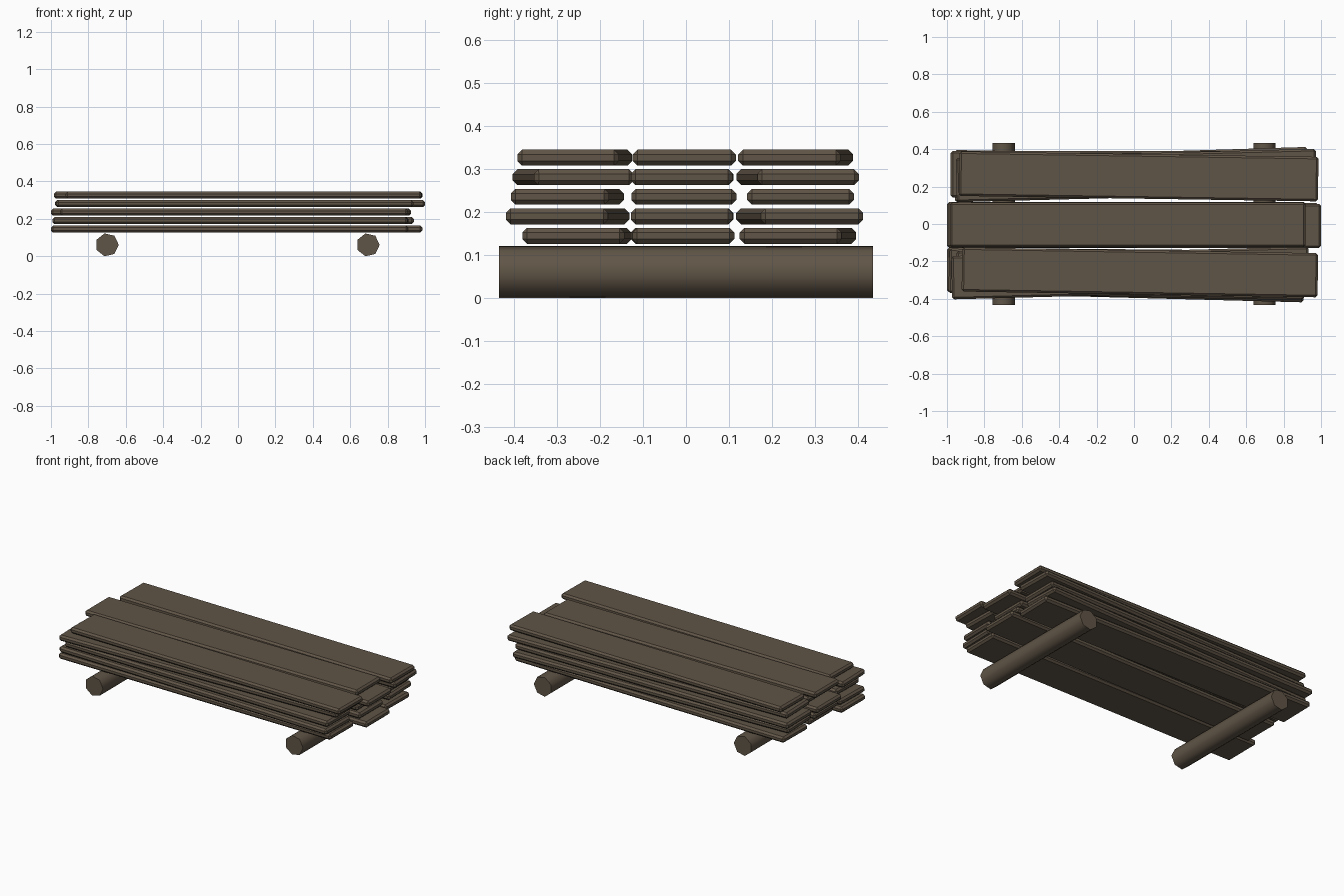
import bpy, bmesh, math
from mathutils import Matrix

if "Cube" in bpy.data.objects:
    bpy.data.objects.remove(bpy.data.objects["Cube"])

wood = bpy.data.materials.new("weathered_brown_wood")
wood.diffuse_color = (0.118, 0.091, 0.063, 1.0)
wood.use_nodes = True
wood.node_tree.nodes["Principled BSDF"].inputs["Base Color"].default_value = wood.diffuse_color


def finish(name, bm):
    mesh = bpy.data.meshes.new(name)
    bm.to_mesh(mesh)
    bm.free()
    mesh.materials.append(wood)
    obj = bpy.data.objects.new(name, mesh)
    bpy.context.collection.objects.link(obj)
    return obj


def plank(name, x0, x1, y_left, y_right, width, z):
    """Chamfered board whose centre line runs (x0, y_left) to (x1, y_right)."""
    bm = bmesh.new()
    bmesh.ops.create_cube(bm, size=1.0)
    bmesh.ops.scale(bm, vec=(x1 - x0, width, 0.037), verts=bm.verts[:])
    bmesh.ops.bevel(bm, geom=bm.edges[:], offset=0.011, segments=1,
                    affect='EDGES', profile=0.5)
    obj = finish(name, bm)
    obj.location = ((x0 + x1) / 2, (y_left + y_right) / 2, z)
    obj.rotation_euler.z = math.atan2(y_right - y_left, x1 - x0)


def log(name, x):
    """Seven-sided round bearer lying along y."""
    bm = bmesh.new()
    bmesh.ops.create_cone(bm, cap_ends=True, segments=7, radius1=0.0625,
                          radius2=0.0625, depth=0.868)
    bm.verts.ensure_lookup_table()
    # turn one corner to +x, then lay the log down
    v = bm.verts[0].co
    turn = Matrix.Rotation(-math.atan2(v.y, v.x), 4, 'Z')
    lay = Matrix.Rotation(math.pi / 2, 4, 'X')
    bmesh.ops.transform(bm, matrix=lay @ turn, verts=bm.verts[:])
    for f in bm.faces:
        f.smooth = len(f.verts) == 4
    for e in bm.edges:
        if any(len(f.verts) != 4 for f in e.link_faces):
            e.smooth = False
    obj = finish(name, bm)
    obj.location = (x, 0, 0.061)


# Bearers under the stack
log("left_bearer_log", -0.70)
log("right_bearer_log", 0.695)

# Boards per layer, bottom to top: front, middle, back
# (x start, x end, y at left end, y at right end, width)
layers = [
    [(-1.0, 0.91, -0.245, -0.262, 0.237), (-0.94, 0.985, -0.010, -0.006, 0.237), (-0.96, 0.945, 0.277, 0.243, 0.237)],
    [(-0.99, 0.91, -0.25, -0.30, 0.238), (-0.975, 0.94, -0.008, -0.010, 0.236), (-0.96, 0.93, 0.235, 0.293, 0.238)],
    [(-0.95, 0.91, -0.258, -0.293, 0.228), (-1.0, 0.92, -0.005, -0.005, 0.244), (-0.98, 0.925, 0.266, 0.266, 0.248)],
    [(-0.975, 0.935, -0.287, -0.237, 0.232), (-0.93, 1.0, -0.008, -0.010, 0.236), (-0.95, 0.975, 0.235, 0.284, 0.236)],
    [(-0.92, 0.983, -0.243, -0.274, 0.236), (-0.985, 0.917, -0.004, -0.004, 0.240), (-0.935, 0.985, 0.269, 0.240, 0.238)],
]
for i, row in enumerate(layers):
    for side, board in zip(("front", "middle", "back"), row):
        plank(f"{side}_board_{i + 1}", *board, 0.145 + 0.0454 * i)
